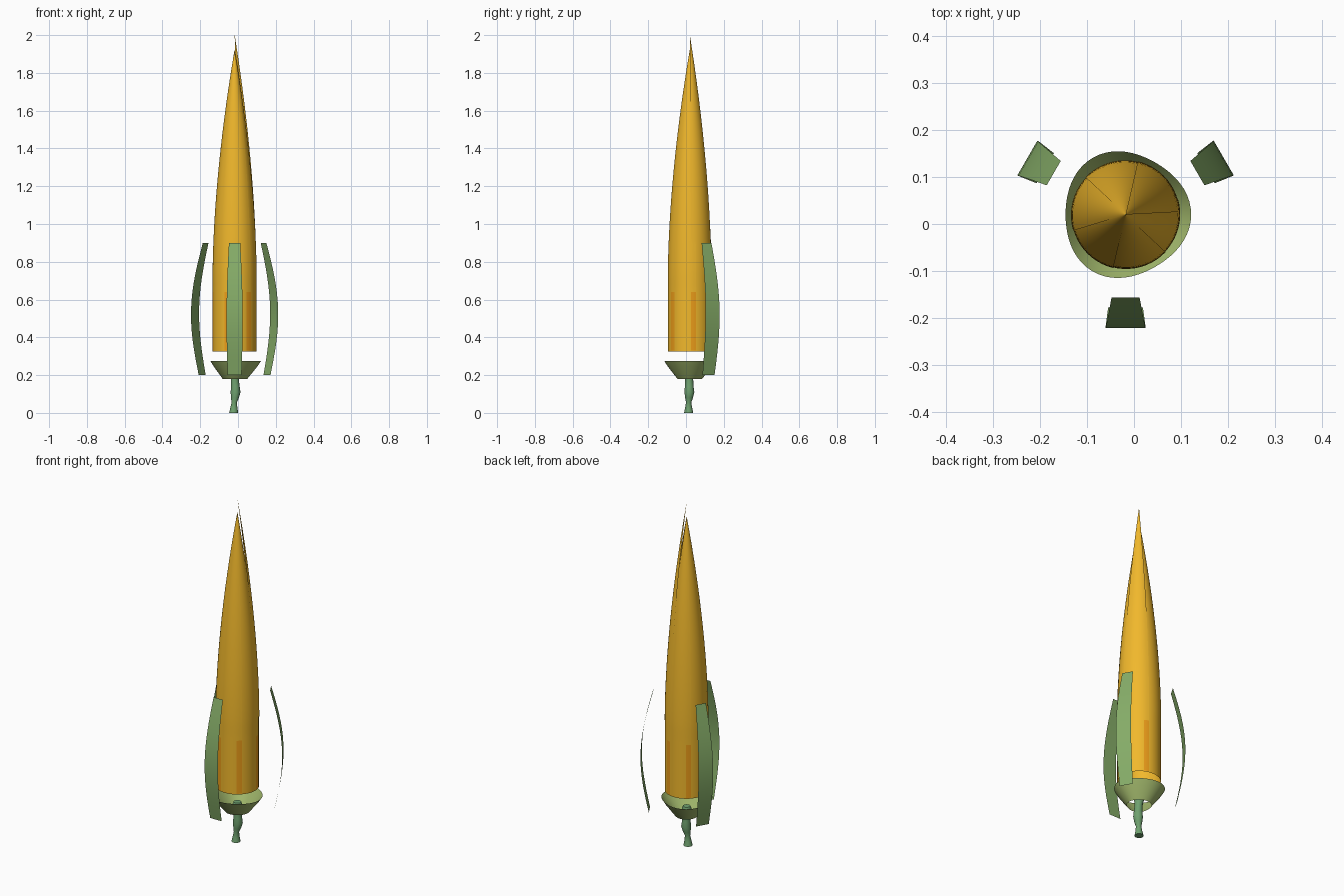
import bpy, bmesh
from math import sin, cos, radians, pi

if "Cube" in bpy.data.objects:
    bpy.data.objects.remove(bpy.data.objects["Cube"])

CX, CY = -0.018, 0.02


def material(name, rgb):
    m = bpy.data.materials.new(name)
    m.diffuse_color = (*rgb, 1)
    m.use_nodes = True
    m.node_tree.nodes["Principled BSDF"].inputs["Base Color"].default_value = m.diffuse_color
    return m


YELLOW = material("petal_yellow", (0.88, 0.48, 0.025))
ORANGE = material("petal_orange", (0.85, 0.34, 0.01))
SEPAL = material("sepal_green", (0.24, 0.42, 0.14))
CUP = material("cup_green", (0.36, 0.48, 0.15))
STEM = material("stem_green", (0.16, 0.36, 0.16))


def sheet(name, rows, mat, closed=False, cap=False):
    """Skin a list of equal-length point rows with quads."""
    bm = bmesh.new()
    vs = [[bm.verts.new(p) for p in row] for row in rows]
    n = len(rows[0])
    for a, b in zip(vs, vs[1:]):
        for i in range(n if closed else n - 1):
            j = (i + 1) % n
            bm.faces.new((a[i], a[j], b[j], b[i]))
    if cap:
        bm.faces.new(vs[0][::-1])
        bm.faces.new(vs[-1])
    me = bpy.data.meshes.new(name)
    bm.to_mesh(me)
    bm.free()
    me.materials.append(mat)
    ob = bpy.data.objects.new(name, me)
    bpy.context.collection.objects.link(ob)
    bpy.context.view_layer.objects.active = ob
    ob.select_set(True)
    bpy.ops.object.shade_smooth_by_angle(angle=radians(35))
    ob.select_set(False)
    return ob


def polar(r, deg, z):
    a = radians(deg)
    return (CX + r * cos(a), CY + r * sin(a), z)


def petal_radius(u):
    """Closed bud profile: straight below, tapering to a point at u = 1."""
    if u < 0.25:
        return 0.115
    return 0.115 * (1 - ((u - 0.25) / 0.75) ** 1.75) + 0.0005


# six overlapping petals wrapped into a pointed bud, one taller than the rest
for k in range(6):
    start = 10 + 60 * k
    top = 2.0 if k == 0 else 1.92
    rows = []
    for i in range(41):
        u = i / 40
        z = 0.325 + (top - 0.325) * u
        rows.append([polar(petal_radius(u) * (1 + 0.012 * j / 12),
                           start - 7 + 74 * j / 12, z) for j in range(13)])
    sheet(f"petal_{k + 1}", rows, YELLOW)
    # darker overlap strip near the base
    sheet(f"petal_seam_{k + 1}",
          [[polar(0.117, start - 7 + 14 * j / 3, z) for j in range(4)]
           for z in (0.33, 0.64)], ORANGE)

# three bowed, paper-thin outer leaves: (height, distance, half width)
leaf = []
for i in range(17):
    t = i / 16
    z = 0.2 + 0.7 * t
    d = 0.198 * (1 - t) + 0.177 * t + 0.054 * sin(pi * t)
    w = 0.037 * (1 - t) + 0.030 * t + 0.009 * sin(pi * t)
    leaf.append((z, d, w))
for k, deg in enumerate((-90, 30, 150)):
    a = radians(deg)
    rows = [[(CX + d * cos(a) - s * w * sin(a), CY + d * sin(a) + s * w * cos(a), z)
             for s in (-1, 0, 1)] for z, d, w in leaf]
    sheet(f"outer_leaf_{k + 1}", rows, SEPAL)

# open cup with a softly three-lobed rim
rows = []
for r, z, lobe in ((0.065, 0.18, 0.002), (0.115, 0.245, 0.005), (0.134, 0.275, 0.006)):
    rows.append([polar(r + lobe * cos(radians(3 * d)), d, z) for d in range(0, 360, 6)])
sheet("cup", rows, CUP, closed=True)

# stem with flared foot and a bulge: (radius, z, x shift, y shift)
rows = []
for r, z, dx, dy in ((0.024, 0.0, -0.005, -0.006), (0.019, 0.025, -0.004, -0.006),
                     (0.014, 0.055, -0.002, -0.006), (0.021, 0.08, 0.002, -0.004),
                     (0.026, 0.11, 0.005, -0.002), (0.023, 0.14, 0.004, -0.003),
                     (0.021, 0.18, 0.001, -0.003), (0.026, 0.215, 0, 0),
                     (0.02, 0.23, 0, 0)):
    rows.append([(CX + dx + r * cos(a * pi / 10), CY + dy + r * sin(a * pi / 10), z)
                 for a in range(20)])
sheet("stem", rows, STEM, closed=True, cap=True)
